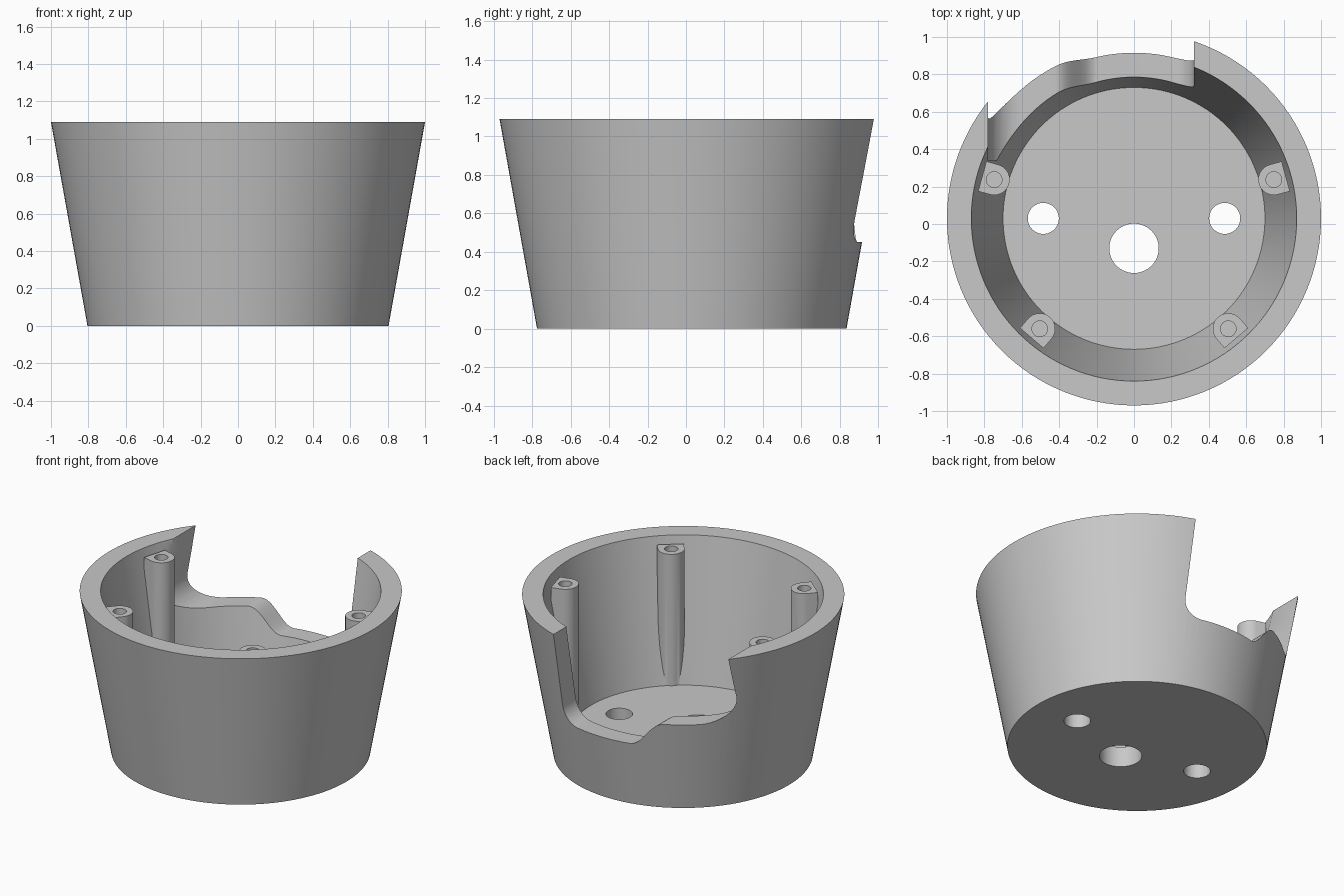
import bpy, bmesh, math
from mathutils import Matrix, Vector

cube = bpy.data.objects.get("Cube")
if cube:
    bpy.data.objects.remove(cube, do_unlink=True)

CY = 0.03            # centre of the bowl in y
HEIGHT = 1.09
FLOOR = 0.14
SLOPE = 0.179        # radius gained per unit of height

grey = bpy.data.materials.new("light_grey")
grey.use_nodes = True
grey.diffuse_color = (0.58, 0.58, 0.58, 1)
grey.node_tree.nodes["Principled BSDF"].inputs["Base Color"].default_value = grey.diffuse_color


def make_object(name, bm):
    bmesh.ops.recalc_face_normals(bm, faces=bm.faces)
    mesh = bpy.data.meshes.new(name)
    bm.to_mesh(mesh)
    bm.free()
    mesh.materials.append(grey)
    obj = bpy.data.objects.new(name, mesh)
    bpy.context.collection.objects.link(obj)
    return obj


def cone(name, r_low, r_high, z_low, z_high, x=0, y=CY, sides=128):
    bm = bmesh.new()
    bmesh.ops.create_cone(bm, cap_ends=True, segments=sides, radius1=r_low, radius2=r_high,
                          depth=z_high - z_low,
                          matrix=Matrix.Translation((x, y, (z_low + z_high) / 2)))
    return make_object(name, bm)


def prism(name, points, offset):
    bm = bmesh.new()
    face = bm.faces.new([bm.verts.new(p) for p in points])
    new = bmesh.ops.extrude_face_region(bm, geom=[face])["geom"]
    bmesh.ops.translate(bm, vec=offset, verts=[v for v in new if isinstance(v, bmesh.types.BMVert)])
    return make_object(name, bm)


def subtract(target, cutter):
    mod = target.modifiers.new("cut", 'BOOLEAN')
    mod.operation = 'DIFFERENCE'
    mod.solver = 'EXACT'
    mod.object = cutter
    bpy.context.view_layer.objects.active = target
    bpy.ops.object.modifier_apply(modifier=mod.name)
    bpy.data.objects.remove(cutter, do_unlink=True)


def arc(cx, cz, r, start, end, steps=14):
    angles = [math.radians(start + (end - start) * i / steps) for i in range(steps + 1)]
    return [(cx + r * math.cos(a), cz + r * math.sin(a)) for a in angles]


# Tapered outer body and the hollow inside it
bowl = cone("bowl", 0.805, 1.0, 0, HEIGHT)
top = HEIGHT + 0.1
cavity = cone("cavity", 0.70, 0.70 + SLOPE * (top - FLOOR), FLOOR, top)

# Screw posts: round towards the middle, square against the wall
POST_R, POST_DIST, POST_TOP = 0.083, 0.776, 1.04
post_angles = [15.5, 164.5, -49.5, -130.5]
for angle in post_angles:
    turn = Matrix.Translation((0, CY, 0)) @ Matrix.Rotation(math.radians(angle), 4, 'Z')
    outline = arc(POST_DIST, 0, POST_R, 90, 270, 20) + [(0.842, -POST_R), (0.842, POST_R)]
    subtract(cavity, prism("post", [turn @ Vector((u, v, 0.05)) for u, v in outline],
                           (0, 0, POST_TOP - 0.05)))
subtract(bowl, cavity)

# Screw holes in the posts
for angle in post_angles:
    a = math.radians(angle)
    subtract(bowl, cone("screw_hole", 0.042, 0.042, 0.75, POST_TOP + 0.02,
                        POST_DIST * math.cos(a), CY + POST_DIST * math.sin(a), 32))

# Holes through the floor
for x, y, r in [(-0.485, 0.03, 0.083), (0.485, 0.03, 0.083), (0, -0.13, 0.132)]:
    subtract(bowl, cone("floor_hole", r, r, -0.1, FLOOR + 0.1, x, y, 64))

# Stepped opening with rounded corners in the back wall
HIGH, LOW = 0.62, 0.45
step = [(-0.42 + 0.22 * i / 16, LOW + (HIGH - LOW) * (1 + math.cos(math.pi * i / 16)) / 2)
        for i in range(17)]
profile = ([(-0.78, 1.3)] + arc(-0.60, HIGH + 0.18, 0.18, 180, 270) + step
           + arc(0.20, LOW + 0.12, 0.12, 270, 360) + [(0.32, 1.3)])
subtract(bowl, prism("back_opening", [(x, 0.34, z) for x, z in profile], (0, 1.0, 0)))

# Smooth curved walls, sharp rims
bpy.ops.object.select_all(action='DESELECT')
bowl.select_set(True)
bpy.context.view_layer.objects.active = bowl
bpy.ops.object.shade_smooth_by_angle(angle=math.radians(30))
